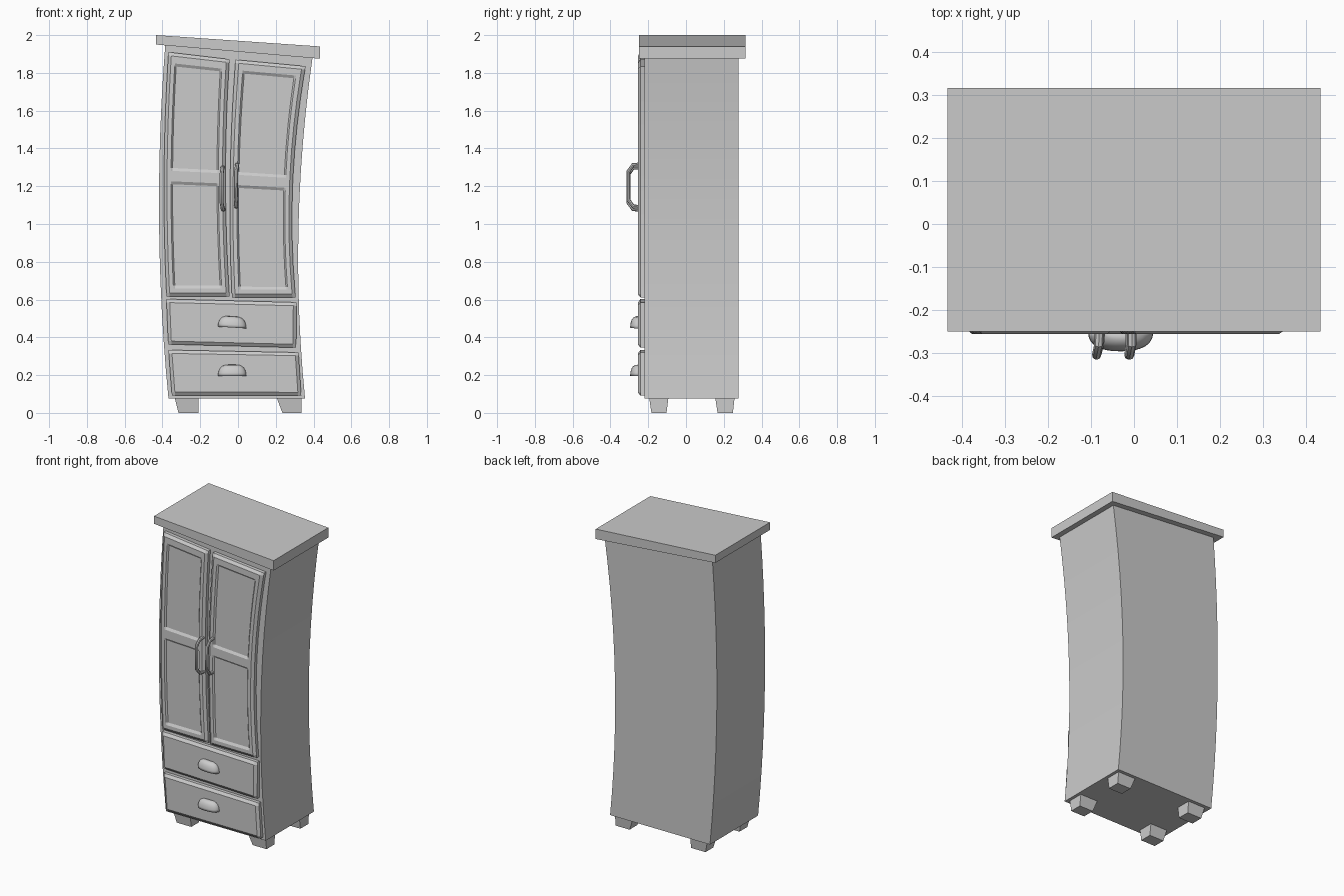
import bpy, bmesh, math

if "Cube" in bpy.data.objects:
    bpy.data.objects.remove(bpy.data.objects["Cube"])

BACK, FRONT = -0.22, -0.255          # carcass front plane, door/drawer face plane


def finish(bm, name, smooth=None):
    bmesh.ops.recalc_face_normals(bm, faces=bm.faces)
    me = bpy.data.meshes.new(name)
    bm.to_mesh(me)
    bm.free()
    ob = bpy.data.objects.new(name, me)
    bpy.context.collection.objects.link(ob)
    if smooth:
        shade(ob, smooth)
    return ob


def shade(ob, angle):
    bpy.ops.object.select_all(action='DESELECT')
    ob.select_set(True)
    bpy.context.view_layer.objects.active = ob
    bpy.ops.object.shade_smooth_by_angle(angle=math.radians(angle))


def edge(p, v):
    """Quadratic curve through bottom, middle and top points."""
    a, b, c = (2*v - 1)*(v - 1), 4*v*(1 - v), v*(2*v - 1)
    return [a*p[0][i] + b*p[1][i] + c*p[2][i] for i in (0, 1)]


def extrude_outline(name, pts, y0, y1, smooth=None):
    bm = bmesh.new()
    f = bm.faces.new([bm.verts.new((x, y0, z)) for x, z in pts])
    r = bmesh.ops.extrude_face_region(bm, geom=[f])
    for g in r['geom']:
        if isinstance(g, bmesh.types.BMVert):
            g.co.y = y1
    return finish(bm, name, smooth)


def panel(name, left, right, us, vs, recess_u=None, recess_v=()):
    """Warped slab with chamfered rim and optional sunk fields."""
    bm = bmesh.new()
    grid = []
    for j, v in enumerate(vs):
        (xl, zl), (xr, zr) = edge(left, v), edge(right, v)
        row = []
        for i, u in enumerate(us):
            y = FRONT
            if i in (0, len(us) - 1) or j in (0, len(vs) - 1):
                y += 0.013
            elif recess_u and recess_u[0] <= u <= recess_u[1] and \
                    any(a <= v <= b for a, b in recess_v):
                y += 0.009
            row.append(bm.verts.new((xl + (xr - xl)*u, y, zl + (zr - zl)*u)))
        grid.append(row)
    for r0, r1 in zip(grid, grid[1:]):
        for i in range(len(us) - 1):
            bm.faces.new((r0[i], r0[i+1], r1[i+1], r1[i]))
    rim = [e for e in bm.edges if e.is_boundary]
    r = bmesh.ops.extrude_edge_only(bm, edges=rim)
    for g in r['geom']:
        if isinstance(g, bmesh.types.BMVert):
            g.co.y = BACK + 0.005
    bmesh.ops.holes_fill(bm, edges=[e for e in bm.edges if e.is_boundary], sides=0)
    finish(bm, name)


def straight(b, t):
    return [b, ((b[0] + t[0])/2, (b[1] + t[1])/2), t]


# Carcass with bowed sides
left = [(-.368, .075), (-.418, 1.01), (-.385, 1.95)]
right = [(.355, .075), (.32, .98), (.395, 1.885)]
N = 12
outline = [edge(left, i/N) for i in range(N + 1)] + \
          [edge(right, 1 - i/N) for i in range(N + 1)]
extrude_outline("carcass", outline, BACK, .278, 30)

# Tilted top board
extrude_outline("top_board", [(-.433, 1.95), (.433, 1.875), (.433, 1.94), (-.433, 2.0)],
                -.25, .315)

# Tapered feet: top and bottom x / y ranges
for side, tx, bx in (("left", (-.335, -.21), (-.315, -.21)),
                     ("right", (.205, .335), (.235, .335))):
    for end, ty, by in (("front", (-.195, -.093), (-.183, -.103)),
                        ("back", (.155, .257), (.167, .248))):
        bm = bmesh.new()
        bmesh.ops.create_cube(bm, size=2)
        for v in bm.verts:
            up = v.co.z > 0
            rx, ry = (tx, ty) if up else (bx, by)
            v.co = (rx[v.co.x > 0], ry[v.co.y > 0], .08 if up else 0)
        finish(bm, f"{end}_{side}_foot")

# Doors with two sunk fields each
us = [0, .05, .115, .14, .5, .86, .885, .95, 1]
vs = [0, .014, .033, .045, .14, .25, .36, .463, .475, .518, .53,
      .64, .75, .85, .945, .957, .986, 1]
fields = [(.04, .47), (.525, .95)]
panel("left_door", [(-.378, .617), (-.392, 1.26), (-.368, 1.91)],
      [(-.045, .617), (-.066, 1.245), (-.045, 1.872)], us, vs, (.13, .87), fields)
panel("right_door", [(-.032, .612), (-.042, 1.24), (-.013, 1.87)],
      [(.305, .612), (.29, 1.22), (.358, 1.835)], us, vs, (.13, .87), fields)

# Drawers
du, dv = [0, .025, .975, 1], [0, .075, .925, 1]
panel("upper_drawer", [(-.368, .363), (-.378, .48), (-.378, .603)],
      straight((.308, .345), (.31, .585)), du, dv)
panel("lower_drawer", straight((-.35, .092), (-.368, .333)),
      straight((.335, .092), (.32, .32)), du, dv)

# Bar handles
yz = [(-.245, .112), (-.28, .110), (-.305, .075), (-.305, -.075), (-.28, -.110), (-.245, -.112)]
for name, zc, xs in (("left_handle", 1.188, (-.08, -.082, -.087, -.087, -.08, -.077)),
                     ("right_handle", 1.203, (-.005, -.005, -.01, -.012, -.009, -.009))):
    cu = bpy.data.curves.new(name, 'CURVE')
    cu.dimensions = '3D'
    cu.bevel_depth, cu.bevel_resolution, cu.use_fill_caps = .0105, 2, True
    sp = cu.splines.new('POLY')
    sp.points.add(len(yz) - 1)
    for p, x, (y, z) in zip(sp.points, xs, yz):
        p.co = (x, y, zc + z, 1)
    ob = bpy.data.objects.new(name, cu)
    bpy.context.collection.objects.link(ob)
    bpy.ops.object.select_all(action='DESELECT')
    ob.select_set(True)
    bpy.context.view_layer.objects.active = ob
    bpy.ops.object.convert(target='MESH')
    shade(bpy.context.object, 40)

# Cup pulls: quarter domes, open underneath
for name, zc, tilt in (("upper_cup_pull", .452, -.06), ("lower_cup_pull", .196, 0)):
    bm = bmesh.new()
    rows = []
    for j in range(7):
        b = math.pi/2*j/6
        row = []
        for i in range(17):
            a = math.pi*i/16
            ca, sa = math.cos(a), math.sin(a)
            x = .073*math.copysign(abs(ca)**.85, ca)*math.cos(b)**.5 if j < 6 else 0
            y = .043*sa**.8*math.cos(b)**.6 if j < 6 else 0
            # top edge flattened against the drawer face
            x = x if j < 6 else .03*ca
            row.append(bm.verts.new((-.031 + x, -.25 - y, zc + .057*math.sin(b) + tilt*x)))
        rows.append(row)
    for r0, r1 in zip(rows, rows[1:]):
        for i in range(16):
            bm.faces.new((r0[i], r0[i+1], r1[i+1], r1[i]))
    bmesh.ops.remove_doubles(bm, verts=bm.verts, dist=.0005)
    ob = finish(bm, name, 50)
    m = ob.modifiers.new("wall", 'SOLIDIFY')
    m.thickness, m.offset = .005, 0
